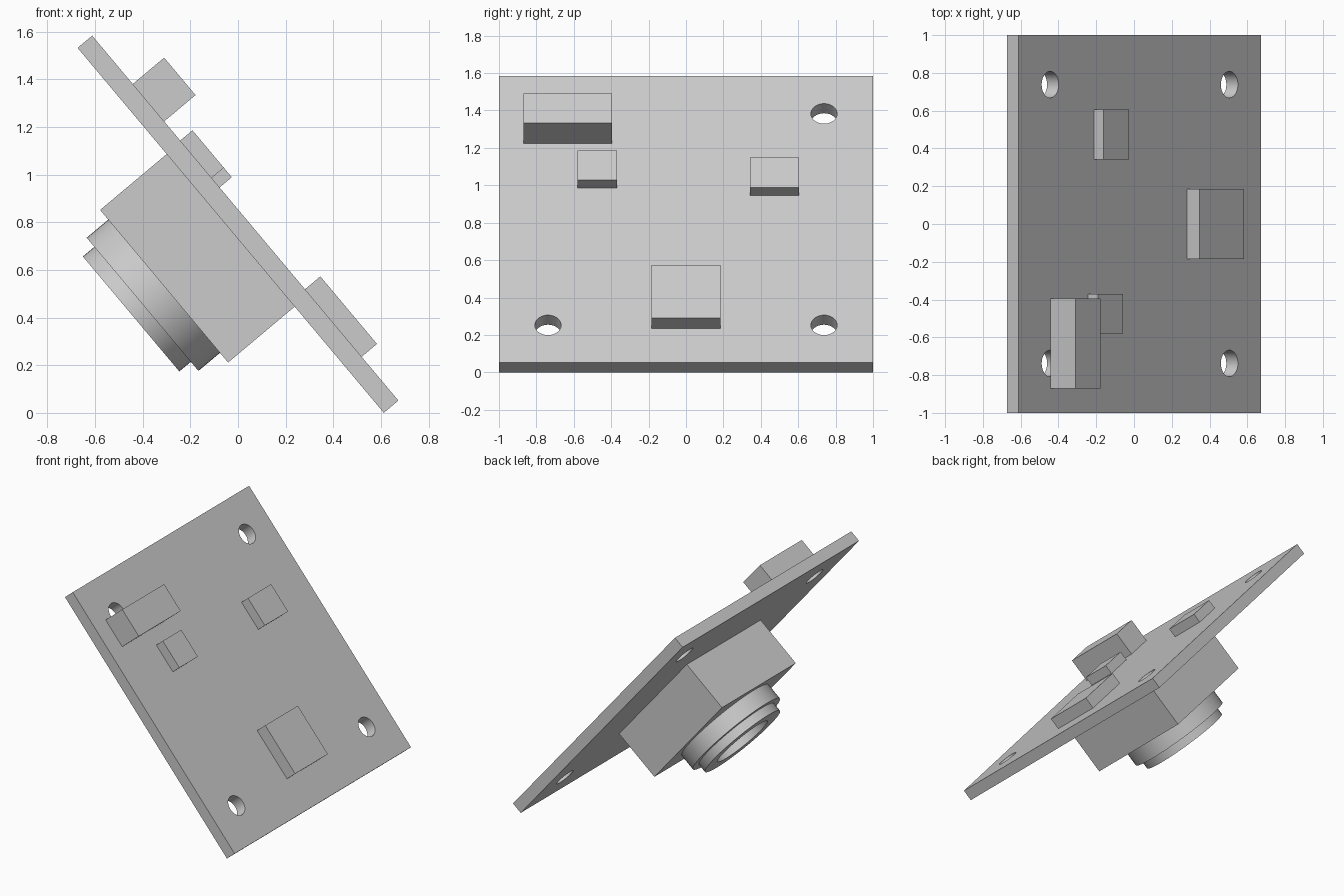
import bpy
import bmesh
from math import radians
from mathutils import Matrix, Vector

cube = bpy.data.objects.get("Cube")
if cube:
    bpy.data.objects.remove(cube, do_unlink=True)

# Board frame: local x runs down the slope, local z is the board normal
TILT = Matrix.Translation((0, 0, 0.792)) @ Matrix.Rotation(radians(50), 4, 'Y')
HALF = 0.04      # half the board thickness
SEGMENTS = 64

grey = bpy.data.materials.new("plain_grey")
grey.use_nodes = True
grey.diffuse_color = (0.6, 0.6, 0.6, 1)
grey.node_tree.nodes["Principled BSDF"].inputs["Base Color"].default_value = (0.6, 0.6, 0.6, 1)


def finish(name, bm):
    bmesh.ops.recalc_face_normals(bm, faces=bm.faces)
    mesh = bpy.data.meshes.new(name)
    bm.to_mesh(mesh)
    bm.free()
    mesh.materials.append(grey)
    obj = bpy.data.objects.new(name, mesh)
    bpy.context.collection.objects.link(obj)
    obj.matrix_world = TILT
    return obj


def activate(obj):
    bpy.ops.object.select_all(action='DESELECT')
    obj.select_set(True)
    bpy.context.view_layer.objects.active = obj


def box(name, low, high):
    low, high = Vector(low), Vector(high)
    bm = bmesh.new()
    place = Matrix.Translation((low + high) / 2) @ Matrix.Diagonal((*(high - low), 1))
    bmesh.ops.create_cube(bm, size=1, matrix=place)
    return finish(name, bm)


def lathe(name, profile):
    bm = bmesh.new()
    points = [bm.verts.new((r, 0, z)) for r, z in profile]
    edges = [bm.edges.new(pair) for pair in zip(points, points[1:])]
    bmesh.ops.spin(bm, geom=points + edges, cent=(0, 0, 0), axis=(0, 0, 1),
                   angle=radians(360), steps=SEGMENTS)
    bmesh.ops.remove_doubles(bm, verts=bm.verts, dist=0.0001)
    return finish(name, bm)


# Circuit board with four mounting holes
board = box("board", (-1, -1, -HALF), (1, 1, HALF))
bm = bmesh.new()
for sx in (-1, 1):
    for sy in (-1, 1):
        bmesh.ops.create_cone(bm, cap_ends=True, segments=SEGMENTS, radius1=0.07, radius2=0.07,
                              depth=0.3, matrix=Matrix.Translation((sx * 0.738, sy * 0.738, 0)))
cutter = finish("hole_cutter", bm)
cutter.hide_render = True
cut = board.modifiers.new("holes", 'BOOLEAN')
cut.operation = 'DIFFERENCE'
cut.solver = 'EXACT'
cut.object = cutter
activate(board)
bpy.ops.object.modifier_apply(modifier=cut.name)
bpy.data.objects.remove(cutter, do_unlink=True)

# Components on the upper face: slope range, width range, top height
components = {
    "connector": (-0.735, -0.53, -0.87, -0.395, 0.212),
    "small_chip": (-0.425, -0.22, -0.58, -0.37, 0.107),
    "medium_chip": (-0.377, -0.168, 0.342, 0.605, 0.107),
    "large_chip": (0.39, 0.76, -0.185, 0.185, 0.124),
}
for name, (x0, x1, y0, y1, top) in components.items():
    box(name, (x0, y0, HALF), (x1, y1, top))

# Lens housing on the lower face
box("lens_housing", (-0.418, -0.418, -0.405), (0.418, 0.418, -HALF))

# Stepped lens barrel with a recessed front
barrel = lathe("lens_barrel", [(0.365, -0.405), (0.365, -0.523), (0.315, -0.523),
                               (0.315, -0.586), (0.21, -0.586), (0.21, -0.41), (0, -0.41)])

for obj in (board, barrel):
    activate(obj)
    bpy.ops.object.shade_smooth_by_angle(angle=radians(30))
